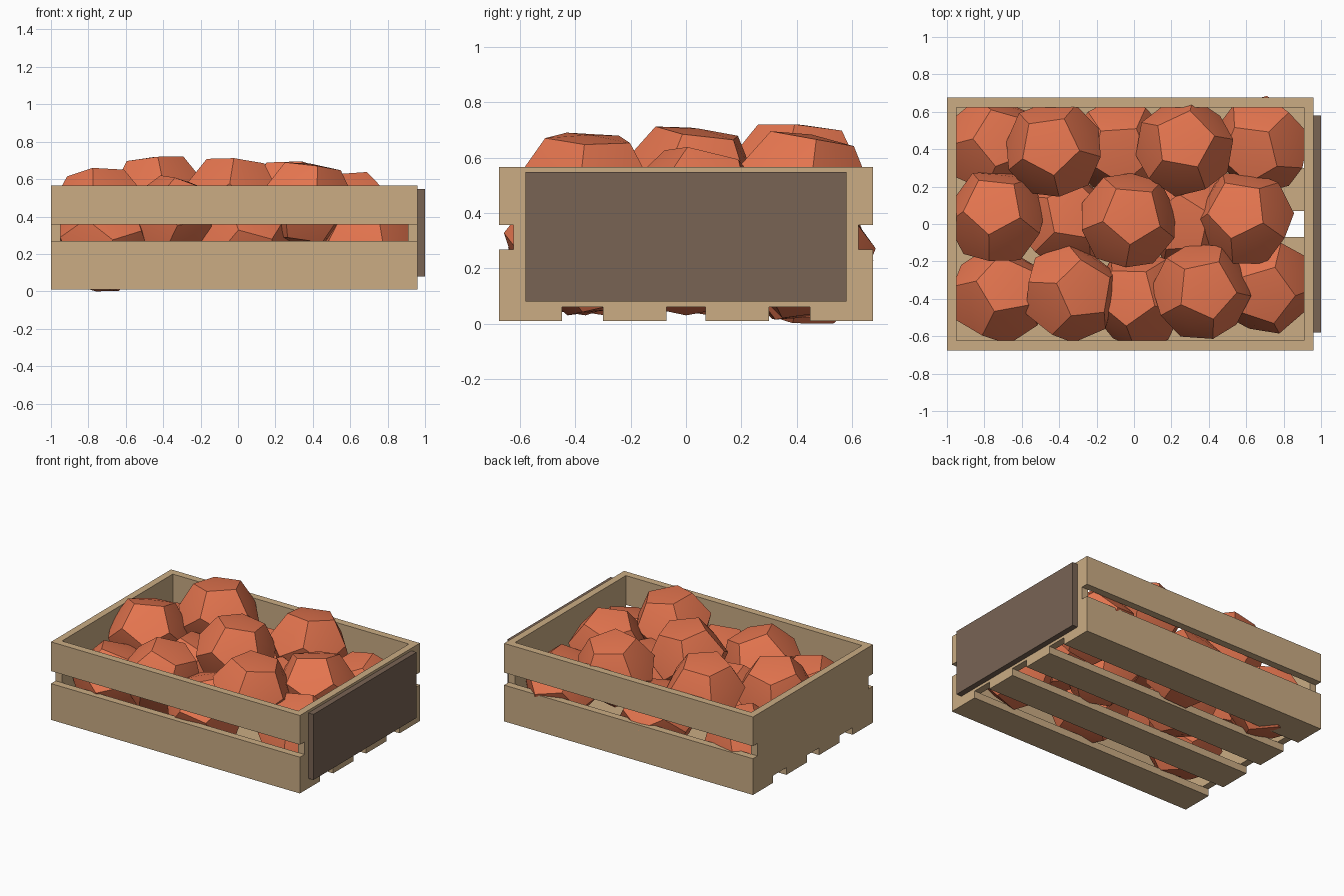
import bpy, bmesh, math, random
from mathutils import Vector, Matrix

if "Cube" in bpy.data.objects:
    bpy.data.objects.remove(bpy.data.objects["Cube"])

random.seed(4)


def material(name, rgb):
    m = bpy.data.materials.new(name)
    m.diffuse_color = (*rgb, 1)
    m.use_nodes = True
    m.node_tree.nodes["Principled BSDF"].inputs["Base Color"].default_value = m.diffuse_color
    return m


WOOD = material("tan wood", (0.594, 0.414, 0.23))
DARK = material("dark panel", (0.19, 0.126, 0.088))
FRUIT = material("orange red fruit", (0.78, 0.178, 0.078))


def finish(name, bm, mat):
    me = bpy.data.meshes.new(name)
    bmesh.ops.recalc_face_normals(bm, faces=bm.faces[:])
    bm.to_mesh(me)
    bm.free()
    me.materials.append(mat)
    ob = bpy.data.objects.new(name, me)
    bpy.context.collection.objects.link(ob)
    return ob


def box(name, x, y, z, mat):
    bm = bmesh.new()
    bmesh.ops.create_cube(bm, size=1)
    for v in bm.verts:
        for i, (lo, hi) in enumerate((x, y, z)):
            v.co[i] = hi if v.co[i] > 0 else lo
    return finish(name, bm, mat)


# Crate: floor slats, long side slats, solid ends and the end panel
L, R, W = -1.0, 0.96, 0.675
for y0, y1 in ((-W, -0.447), (-0.30, -0.07), (0.07, 0.30), (0.447, W)):
    box("floor_slat", (L, R), (y0, y1), (0.01, 0.061), WOOD)
for side, (y0, y1) in (("front", (-W, -0.623)), ("back", (0.623, W))):
    box(side + "_lower_slat", (L, R), (y0, y1), (0.061, 0.268), WOOD)
    box(side + "_upper_slat", (L, R), (y0, y1), (0.357, 0.565), WOOD)
box("left_end", (L, L + 0.05), (-0.623, 0.623), (0.061, 0.565), WOOD)
box("right_end", (R - 0.05, R), (-0.623, 0.623), (0.061, 0.565), WOOD)
box("end_panel", (R, 1.0), (-0.58, 0.58), (0.08, 0.547), DARK)


def fruit(name, x, y, tilt, radius, top=None, bottom=None):
    """Slightly bulged dodecahedron, made as the dual of an icosahedron."""
    ico = bmesh.new()
    bmesh.ops.create_icosphere(ico, subdivisions=1, radius=1)
    bm = bmesh.new()
    for f in ico.faces:
        bm.verts.new(f.calc_center_median().normalized() * radius)
    ico.free()
    bmesh.ops.convex_hull(bm, input=bm.verts[:])
    bmesh.ops.dissolve_limit(bm, angle_limit=math.radians(5),
                             verts=bm.verts[:], edges=bm.edges[:])
    bmesh.ops.recalc_face_normals(bm, faces=bm.faces[:])
    bmesh.ops.poke(bm, faces=bm.faces[:], offset=0.015)
    lean = Vector((tilt[0], tilt[1], 0.21)).to_track_quat('Z', 'Y').to_matrix()
    spin = Matrix.Rotation(random.uniform(0, 1.25), 3, 'Z')
    bmesh.ops.transform(bm, matrix=(lean @ spin).to_4x4(), verts=bm.verts[:])
    bmesh.ops.scale(bm, vec=(1.02, 1.02, 0.96), verts=bm.verts[:])
    zs = [v.co.z for v in bm.verts]
    z = top - max(zs) if top is not None else bottom - min(zs)
    bmesh.ops.translate(bm, vec=(x, y, z), verts=bm.verts[:])
    ob = finish(name, bm, FRUIT)
    bpy.ops.object.select_all(action='DESELECT')
    bpy.context.view_layer.objects.active = ob
    ob.select_set(True)
    bpy.ops.object.shade_smooth_by_angle(angle=math.radians(30))


# Upper layer: x, y, lean of the top face, top height
for x, y, tx, ty, top in ((-0.43, 0.40, -0.02, 0.02, 0.72), (0.27, 0.41, 0.0, 0.04, 0.695),
                          (-0.735, 0.04, -0.02, 0.06, 0.66), (-0.03, 0.02, 0.02, 0.03, 0.712),
                          (0.59, 0.03, -0.04, 0.05, 0.638), (-0.34, -0.37, 0.08, 0.02, 0.62),
                          (0.36, -0.36, 0.03, 0.01, 0.69)):
    fruit("upper_fruit", x, y, (tx, ty), 0.262, top=top)

# Lower layer, nestled between the upper fruit
for x, y, low in ((-0.75, 0.42, 0.0), (-0.08, 0.41, 0.015), (0.68, 0.42, 0.02),
                  (-0.37, 0.02, 0.03), (0.30, 0.03, 0.03), (-0.72, -0.38, 0.03),
                  (0.03, -0.40, 0.03), (0.70, -0.33, 0.03)):
    lean = (random.uniform(-0.08, 0.08), random.uniform(-0.08, 0.08))
    fruit("lower_fruit", x, y, lean, 0.262, bottom=low)
